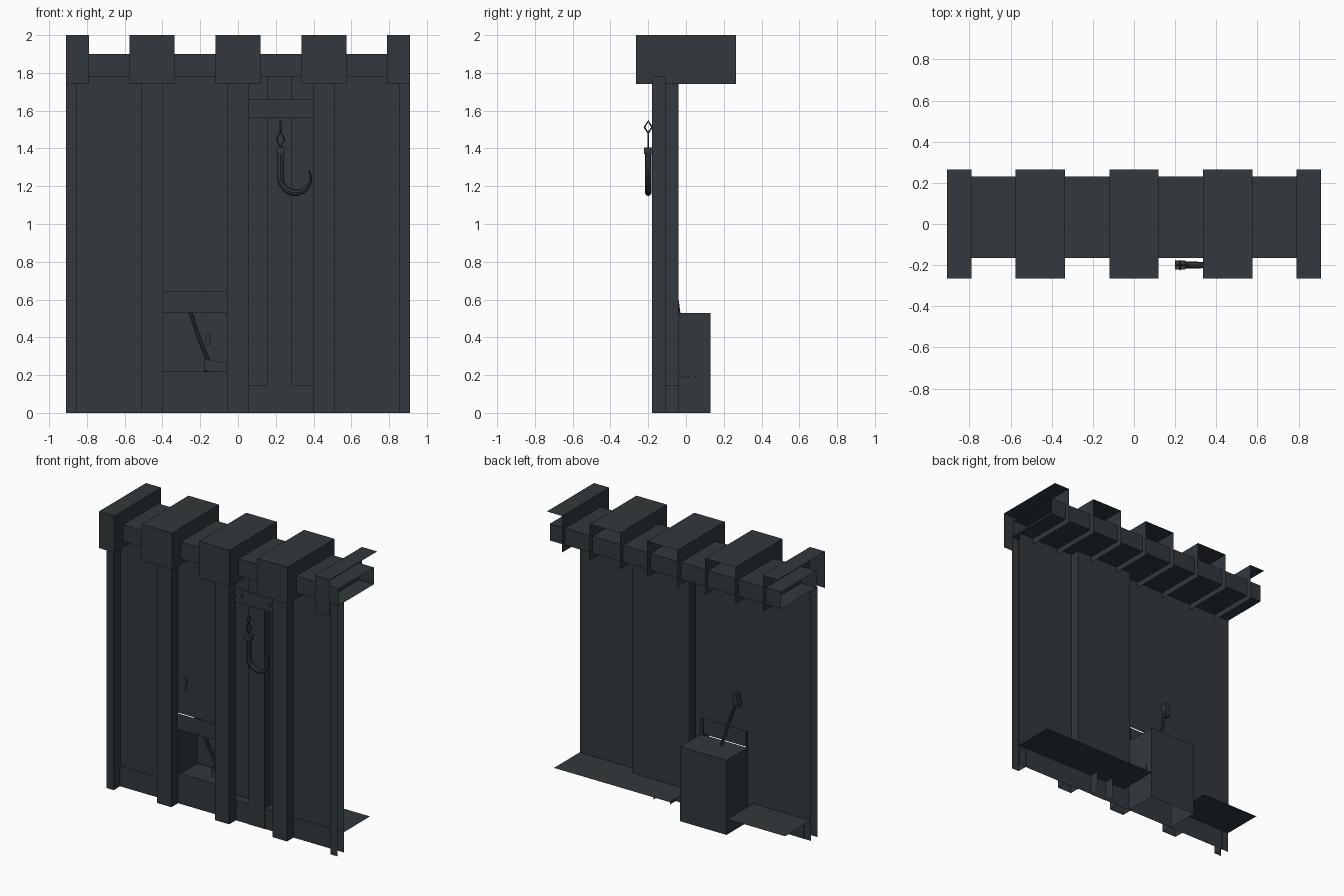
import bpy, bmesh, math
from mathutils import Vector, Matrix

if "Cube" in bpy.data.objects:
    bpy.data.objects.remove(bpy.data.objects["Cube"])

steel = bpy.data.materials.new("dark_slate_steel")
steel.diffuse_color = (0.031, 0.040, 0.046, 1)
steel.use_nodes = True
steel.node_tree.nodes["Principled BSDF"].inputs["Base Color"].default_value = steel.diffuse_color


def finish(name, bm):
    me = bpy.data.meshes.new(name)
    bm.to_mesh(me)
    bm.free()
    me.materials.append(steel)
    ob = bpy.data.objects.new(name, me)
    bpy.context.collection.objects.link(ob)
    return ob


SIDES = {'l': (0, 4, 6, 2), 'r': (1, 3, 7, 5), 'f': (0, 1, 5, 4),
         'b': (2, 6, 7, 3), 'd': (0, 2, 3, 1), 'u': (4, 5, 7, 6)}


def shell(name, x, y, z, sides="lrfbdu", rot=0):
    """Box shell with only the chosen sides (left, right, front, back, down, up)."""
    bm = bmesh.new()
    vs = [bm.verts.new((a, b, c)) for c in z for b in y for a in x]
    for s in sides:
        bm.faces.new([vs[i] for i in SIDES[s]])
    bmesh.ops.delete(bm, geom=[v for v in bm.verts if not v.link_faces], context='VERTS')
    if rot:
        c = Vector((sum(x) / 2, sum(y) / 2, sum(z) / 2))
        bmesh.ops.rotate(bm, verts=bm.verts, cent=c, matrix=Matrix.Rotation(rot, 3, 'Y'))
    return finish(name, bm)


def tube(name, pts, radii, n=8, closed=False):
    """Round bar swept along points."""
    bm = bmesh.new()
    pts = [Vector(p) for p in pts]
    m = len(pts)
    normal = next(((pts[1] - pts[0]).cross(pts[i] - pts[0]) for i in range(2, m)
                   if (pts[1] - pts[0]).cross(pts[i] - pts[0]).length > 1e-7), Vector((0, 1, 0)))
    rings = []
    for i, p in enumerate(pts):
        a = pts[(i - 1) % m] if closed or i else p
        b = pts[(i + 1) % m] if closed or i < m - 1 else p
        t = (b - a).normalized()
        u = t.cross(normal).normalized()
        w = t.cross(u)
        rings.append([bm.verts.new(p + radii[i] * (u * math.cos(k * math.tau / n) + w * math.sin(k * math.tau / n)))
                      for k in range(n)])
    for i in range(m if closed else m - 1):
        r, s = rings[i], rings[(i + 1) % m]
        for k in range(n):
            bm.faces.new((r[k], r[(k + 1) % n], s[(k + 1) % n], s[k]))
    if not closed:
        bm.faces.new(rings[0])
        bm.faces.new(rings[-1])
    bmesh.ops.recalc_face_normals(bm, faces=bm.faces)
    return finish(name, bm)


W, P = 0.91, 0.455            # half width, module pitch
WALL, DEEP = -0.105, -0.04    # wall plane, recessed wall plane

# Pillars and header blocks, cut in half at both open ends
for i in range(-2, 3):
    c = i * P
    sides = "fu" + ("l" if i > -2 else "") + ("r" if i < 2 else "")
    clip = lambda h: (max(-W, c - h), min(W, c + h))
    shell("pillar", clip(0.057), (-0.18, WALL), (0, 1.78), sides)
    shell("header_block", clip(0.12), (-0.265, 0.265), (1.74, 2.0), sides)

# Header beam, open at both ends
shell("header_beam", (-W, W), (-0.165, 0.23), (1.78, 1.90), "fbud")

# Plain wall panels and skirting
for x0 in (-W, P):
    shell("wall_panel", (x0, x0 + P), (WALL, 0), (0.145, 1.78), "f")
    shell("skirting", (x0, x0 + P), (WALL - 0.003, 0.185), (0, 0.145), "fu")

# Niche module: panel above, lintel, sill and jambs
shell("niche_panel", (-P, 0), (WALL, 0), (0.645, 1.78), "f")
shell("niche_lintel", (-0.405, -0.05), (-0.115, 0), (0.53, 0.645), "f")
shell("niche_sill", (-0.41, -0.045), (WALL, 0), (0, 0.22), "f")
for x in ((-P, -0.41), (-0.045, 0)):
    shell("niche_jamb", x, (WALL, 0), (0, 0.645), "f")
shell("niche_bin", (-0.41, -0.045), (WALL, 0.13), (0, 0.53), "lrbu")
shell("niche_floor", (-0.41, -0.045), (WALL, 0.13), (0, 0.19), "u")

# Recessed hook bay
shell("bay_recess", (0, P), (WALL, DEEP), (0.145, 1.78), "lrb")
shell("bay_skirting", (0, P), (WALL, 0.185), (0, 0.145), "fu")
shell("bay_strip", (0.155, 0.285), (WALL - 0.003, DEEP), (0, 1.78), "lrf")
shell("bay_crossplate", (0.05, 0.397), (-0.12, -0.10), (1.56, 1.66))
for x in (0.06, 0.115, 0.335, 0.387):
    shell("rivet", (x - 0.009, x + 0.009), (-0.127, -0.12), (1.601, 1.619), "lrfud")

# Hook with two chain links and a swivel block
HX, HY = 0.225, -0.2
arc = [math.radians(180 + a) for a in range(0, 216, 15)]
path = [(HX, HY, 1.38)] + [(0.305 + 0.08 * math.cos(a), HY, 1.245 + 0.08 * math.sin(a)) for a in arc]
tube("hook", path, [0.017] * 8 + [0.017 - 0.0017 * k for k in range(1, len(path) - 7)])
shell("swivel_block", (HX - 0.025, HX + 0.025), (HY - 0.022, HY + 0.022), (1.37, 1.405))
tube("lower_link", [(HX, HY, 1.405), (HX + 0.021, HY, 1.45), (HX, HY, 1.49), (HX - 0.021, HY, 1.45)],
     [0.005] * 4, 6, True)
tube("upper_link", [(HX, HY, 1.48), (HX, HY + 0.02, 1.512), (HX, HY, 1.545), (HX, HY - 0.02, 1.512)],
     [0.005] * 4, 6, True)

# Shovel leaning in the niche: shaft, grip and scoop
tube("shovel_shaft", [(-0.155, 0.0, 0.27), (-0.18, -0.005, 0.33), (-0.215, -0.02, 0.42),
                      (-0.25, -0.04, 0.53), (-0.34, -0.085, 0.86)], [0.011] * 5)
shell("shovel_grip", (-0.36, -0.33), (-0.112, -0.06), (0.82, 0.91), "lrfbud", math.radians(10))
shell("niche_latch", (-0.17, -0.145), (-0.03, -0.01), (0.36, 0.42), "lrfbud", math.radians(8))

bm = bmesh.new()
prof = [(-0.04, 0.262), (-0.04, 0.20), (-0.01, 0.187), (0.045, 0.19), (0.068, 0.21), (0.08, 0.262)]
back = [bm.verts.new((-0.18, y, z + 0.025)) for y, z in prof]
tip = [bm.verts.new((-0.04, y, z)) for y, z in prof]
for k in range(len(prof) - 1):
    bm.faces.new((back[k], back[k + 1], tip[k + 1], tip[k]))
bm.faces.new(back)
bmesh.ops.solidify(bm, geom=bm.faces[:], thickness=0.004)
finish("shovel_scoop", bm)
